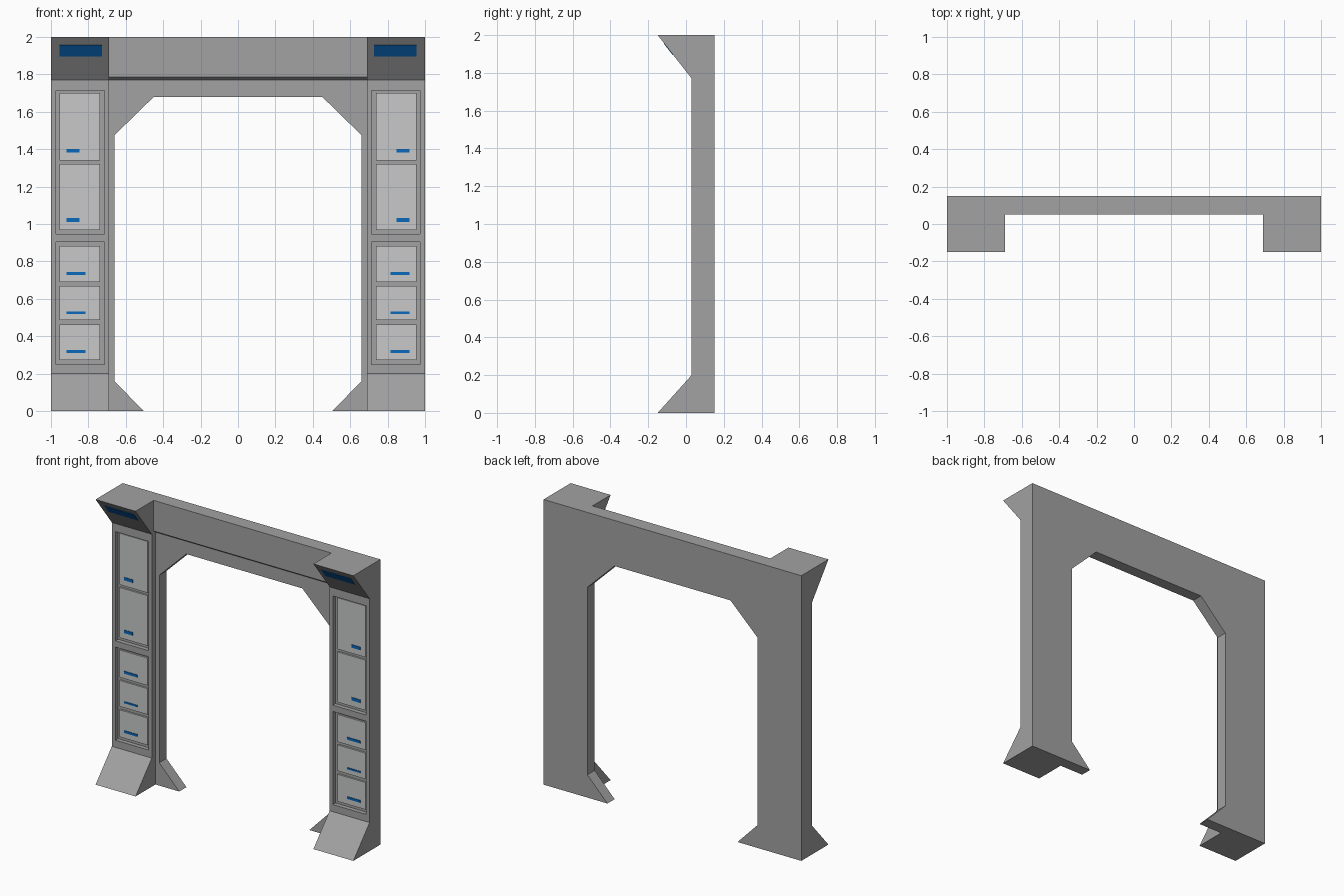
import bpy, bmesh
from mathutils import Vector

if "Cube" in bpy.data.objects:
    bpy.data.objects.remove(bpy.data.objects["Cube"])


def material(name, rgb):
    m = bpy.data.materials.new(name)
    m.diffuse_color = (*rgb, 1)
    m.use_nodes = True
    m.node_tree.nodes["Principled BSDF"].inputs["Base Color"].default_value = m.diffuse_color
    return m


GREY = material("body_grey", (0.36, 0.36, 0.36))
PALE = material("panel_pale_grey", (0.57, 0.58, 0.575))
BLUE = material("light_blue", (0.003, 0.14, 0.5))


def finish(name, bm, mat, mirror=False):
    bmesh.ops.recalc_face_normals(bm, faces=bm.faces)
    me = bpy.data.meshes.new(name)
    bm.to_mesh(me)
    bm.free()
    me.materials.append(mat)
    ob = bpy.data.objects.new(name, me)
    bpy.context.collection.objects.link(ob)
    if mirror:
        ob.modifiers.new("Mirror", 'MIRROR').use_mirror_merge = False
    return ob


def prism(bm, points, offset):
    """Extrude a closed outline along an offset vector."""
    face = bm.faces.new([bm.verts.new(p) for p in points])
    r = bmesh.ops.extrude_face_region(bm, geom=[face], use_keep_orig=True)
    verts = [g for g in r["geom"] if isinstance(g, bmesh.types.BMVert)]
    bmesh.ops.translate(bm, verts=verts, vec=Vector(offset))


def slabs(name, rects, y0, y1, mat, mirror=True):
    """Several boxes given as front rectangles (x0, x1, z0, z1)."""
    bm = bmesh.new()
    for x0, x1, z0, z1 in rects:
        prism(bm, [(x0, y0, z0), (x1, y0, z0), (x1, y0, z1), (x0, y0, z1)],
              (0, y1 - y0, 0))
    return finish(name, bm, mat, mirror)


FRONT, BACK, INNER = 0.03, 0.15, 0.69

# Pillars with flared foot and overhanging head
side = [(-0.15, 0), (BACK, 0), (BACK, 2), (-0.15, 2), (FRONT, 1.77), (FRONT, 0.2)]
bm = bmesh.new()
prism(bm, [(-1, y, z) for y, z in side], (1 - INNER, 0, 0))
pillar = finish("pillars", bm, GREY)

# Recesses cut in the pillar fronts
cutter = slabs("recess_cutter", [(-0.973, -0.715, 0.947, 1.713),
                                 (-0.973, -0.715, 0.25, 0.903)],
               -0.05, FRONT + 0.03, GREY, False)
cutter.hide_render = True
cutter.hide_set(True)
cut = pillar.modifiers.new("Recess", 'BOOLEAN')
cut.operation, cut.solver, cut.object = 'DIFFERENCE', 'EXACT', cutter
pillar.modifiers.new("Mirror", 'MIRROR').use_mirror_merge = False

# Pale panels inside the recesses
spans = [(1.34, 1.70), (0.968, 1.32), (0.69, 0.882), (0.486, 0.668), (0.272, 0.462)]
slabs("pale_panels", [(-0.954, -0.737, a, b) for a, b in spans],
      FRONT + 0.018, FRONT + 0.031, PALE)

# Small blue indicator strips on the panels
marks = [(-0.848, 1.381, 1.402), (-0.848, 1.011, 1.032), (-0.815, 0.727, 0.744),
         (-0.815, 0.519, 0.531), (-0.815, 0.311, 0.327)]
slabs("indicator_strips", [(-0.917, x, a, b) for x, a, b in marks],
      FRONT + 0.014, FRONT + 0.02, BLUE)

# Blue light bars on the sloping head faces
slope = lambda z: FRONT - 0.18 * (z - 1.77) / 0.23
z0, z1 = 1.895, 1.955
bm = bmesh.new()
prism(bm, [(-0.955, slope(z0) - 0.003, z0), (-0.727, slope(z0) - 0.003, z0),
           (-0.727, slope(z1) - 0.003, z1), (-0.955, slope(z1) - 0.003, z1)],
      (0, 0.005, 0.003))
finish("head_light_bars", bm, BLUE, True)

# Arch frame with chamfered opening and flared feet
half = [(0.45, 1.68), (0.66, 1.475), (0.66, 0.16), (0.505, 0), (INNER, 0), (INNER, 2)]
outline = half + [(-x, z) for x, z in reversed(half)]
bm = bmesh.new()
prism(bm, [(x, 0.07, z) for x, z in outline], (0, BACK - 0.07, 0))
finish("arch_frame", bm, GREY)

# Thicker lintel band above the opening
band = [(0.07, 1.77), (0.07, 2), (0.05, 2), (0.05, 1.785)]
bm = bmesh.new()
prism(bm, [(-INNER, y, z) for y, z in band], (2 * INNER, 0, 0))
finish("lintel_band", bm, GREY)
